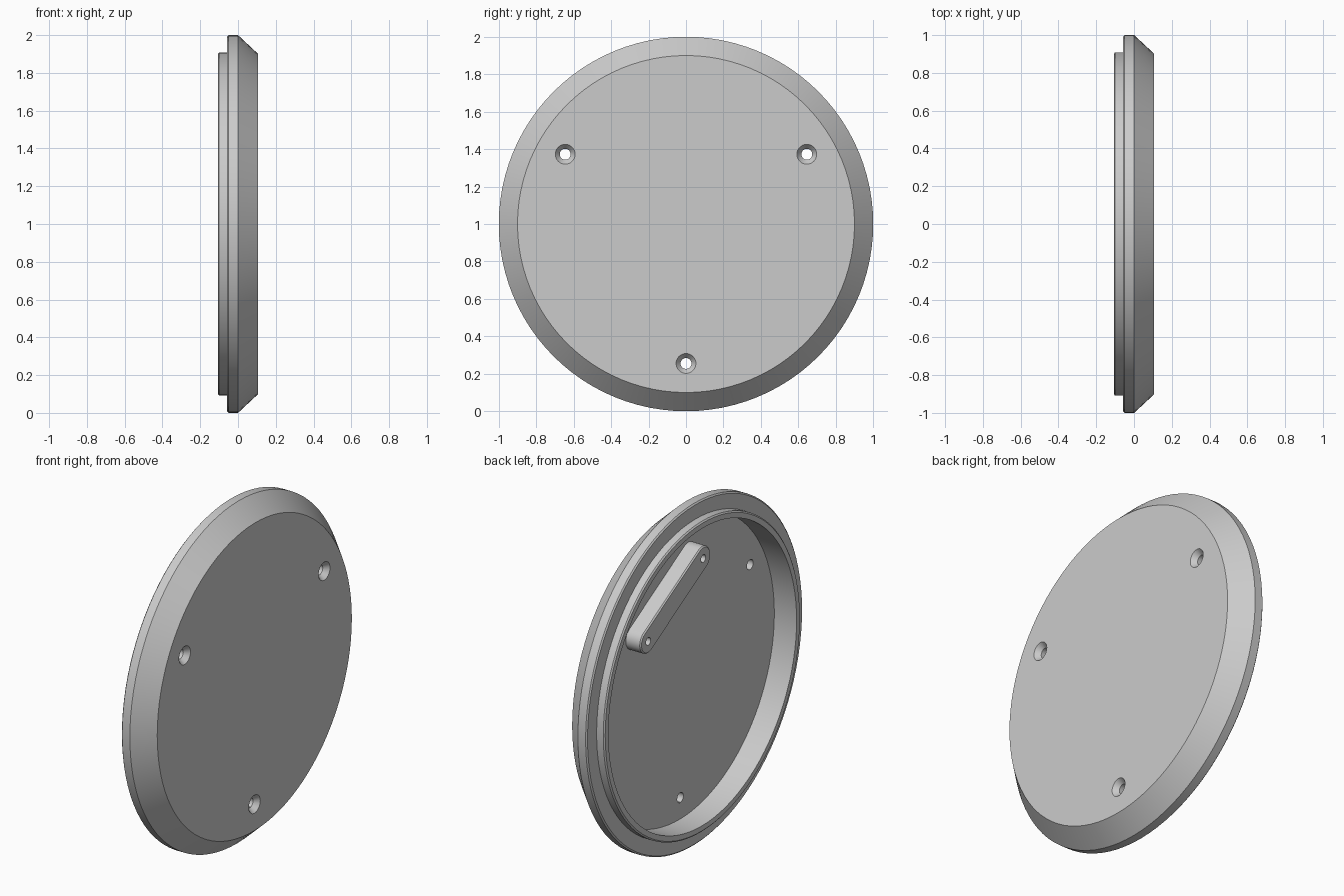
import bpy, bmesh, math
from mathutils import Vector

cube = bpy.data.objects.get("Cube")
if cube:
    bpy.data.objects.remove(cube, do_unlink=True)

grey = bpy.data.materials.new("plain_grey")
grey.use_nodes = True
colour = (0.6, 0.6, 0.6, 1)
grey.diffuse_color = colour
for node in grey.node_tree.nodes:
    if node.type == 'BSDF_PRINCIPLED':
        node.inputs["Base Color"].default_value = colour


def finish(name, bm):
    bmesh.ops.recalc_face_normals(bm, faces=bm.faces[:])
    mesh = bpy.data.meshes.new(name)
    bm.to_mesh(mesh)
    bm.free()
    mesh.materials.append(grey)
    obj = bpy.data.objects.new(name, mesh)
    bpy.context.collection.objects.link(obj)
    return obj


def revolve(name, profile, steps, y=0.0, z=1.0):
    """Spin an (x, radius) profile about an axis parallel to x."""
    bm = bmesh.new()
    verts = [bm.verts.new((x, y, z + r)) for x, r in profile]
    edges = [bm.edges.new(pair) for pair in zip(verts, verts[1:])]
    bmesh.ops.spin(bm, geom=verts + edges, cent=(0, y, z), axis=(1, 0, 0),
                   angle=math.tau, steps=steps)
    bmesh.ops.remove_doubles(bm, verts=bm.verts[:], dist=0.0001)
    return finish(name, bm)


def activate(obj):
    bpy.ops.object.select_all(action='DESELECT')
    obj.select_set(True)
    bpy.context.view_layer.objects.active = obj


def cut(obj, cutter):
    activate(obj)
    mod = obj.modifiers.new("hole", 'BOOLEAN')
    mod.operation = 'DIFFERENCE'
    mod.solver = 'EXACT'
    mod.object = cutter
    bpy.ops.object.modifier_apply(modifier=mod.name)
    bpy.data.objects.remove(cutter, do_unlink=True)


def smooth(obj):
    activate(obj)
    bpy.ops.object.shade_smooth_by_angle(angle=math.radians(25))


# Round cover: chamfered face, flange, raised rim and hollow back
FACE, FLOOR, RIM = 0.107, 0.037, -0.107
cover = revolve("round_cover", [
    (FACE, 0), (FACE, 0.9), (0, 1), (-0.05, 1), (-0.057, 0.992),
    (-0.057, 0.908), (-0.1, 0.908), (RIM, 0.9), (RIM, 0.87),
    (FLOOR, 0.87), (FLOOR, 0)], 96)

# Three countersunk screw holes
for i in range(3):
    a = math.radians(-90 + 120 * i)
    cut(cover, revolve("hole_cutter", [
        (0, 0), (0, 0.029), (0.077, 0.029), (FACE, 0.053),
        (0.13, 0.053), (0.13, 0)], 32,
        0.745 * math.cos(a), 1 + 0.745 * math.sin(a)))
smooth(cover)

# Round-ended bar on the cavity floor
TOP, HALF = -0.06, 0.07
ends = [Vector((0.434, 1.361)), Vector((-0.074, 1.652))]
along = (ends[1] - ends[0]).normalized()
heading = math.atan2(along.y, along.x)
bm = bmesh.new()
outline = []
for centre, start in ((ends[0], heading + math.pi / 2),
                      (ends[1], heading - math.pi / 2)):
    for k in range(17):
        a = start + math.pi * k / 16
        outline.append(bm.verts.new((TOP, centre.x + HALF * math.cos(a),
                                     centre.y + HALF * math.sin(a))))
base = bm.faces.new(outline)
rim_edges = base.edges[:]
ext = bmesh.ops.extrude_face_region(bm, geom=[base], use_keep_orig=True)
bmesh.ops.translate(bm, vec=(FLOOR + 0.005 - TOP, 0, 0),
                    verts=[g for g in ext["geom"] if isinstance(g, bmesh.types.BMVert)])
bmesh.ops.bevel(bm, geom=rim_edges, offset=0.007, segments=1, affect='EDGES')
bar = finish("mounting_bar", bm)

# Blind holes in the bar ends
for c in ends:
    cut(bar, revolve("hole_cutter", [
        (TOP - 0.03, 0), (TOP - 0.03, 0.022), (0.02, 0.022), (0.02, 0)], 24, c.x, c.y))
smooth(bar)
